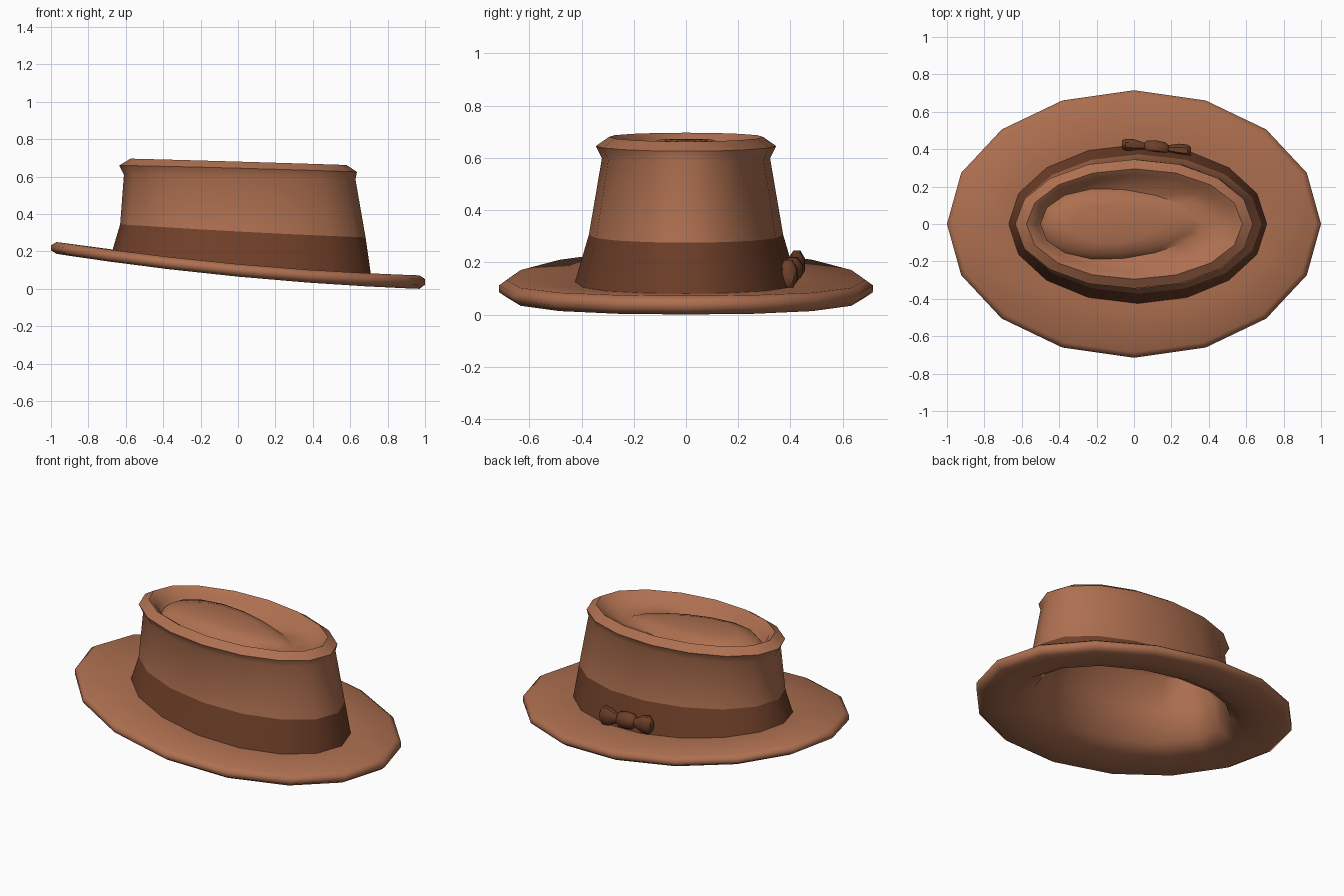
import bpy, bmesh, math
from mathutils import Vector

if "Cube" in bpy.data.objects:
    bpy.data.objects.remove(bpy.data.objects["Cube"])

SIDES = 16


def material(name, colour):
    m = bpy.data.materials.new(name)
    m.diffuse_color = (*colour, 1)
    m.use_nodes = True
    m.node_tree.nodes["Principled BSDF"].inputs["Base Color"].default_value = m.diffuse_color
    return m


felt = material("felt", (0.42, 0.16, 0.08))
ribbon = material("ribbon", (0.16, 0.05, 0.022))


def oval(x0, x1, ry, zl, zm, zr, taper=0.0):
    """Oval ring, with heights given at its left end, middle and right end."""
    pts = []
    for i in range(SIDES):
        a = 2 * math.pi * i / SIDES
        u = math.cos(a)
        z = zm + (zr - zl) / 2 * u + ((zl + zr) / 2 - zm) * u * u
        pts.append(Vector(((x0 + x1) / 2 + (x1 - x0) / 2 * u,
                           ry * math.sin(a) * (1 - taper * u), z)))
    return pts


def loft(name, rings, mat, cap_start=False, cap_end=False, angle=60, fix=False):
    bm = bmesh.new()
    vs = [[bm.verts.new(p) for p in r] for r in rings]
    n = len(vs[0])
    for a, b in zip(vs, vs[1:]):
        for i in range(n):
            j = (i + 1) % n
            bm.faces.new((a[i], a[j], b[j], b[i]))
    for use, ring, flip in ((cap_start, vs[0], True), (cap_end, vs[-1], False)):
        if use:
            c = bm.verts.new(sum((v.co for v in ring), Vector()) / n)
            for i in range(n):
                f = (ring[i], ring[(i + 1) % n], c)
                bm.faces.new(f[::-1] if flip else f)
    if fix:
        bmesh.ops.recalc_face_normals(bm, faces=bm.faces)
    me = bpy.data.meshes.new(name)
    bm.to_mesh(me)
    bm.free()
    me.materials.append(mat)
    ob = bpy.data.objects.new(name, me)
    bpy.context.collection.objects.link(ob)
    bpy.ops.object.select_all(action='DESELECT')
    ob.select_set(True)
    bpy.context.view_layer.objects.active = ob
    bpy.ops.object.shade_smooth_by_angle(angle=math.radians(angle))
    return ob


base = oval(-0.67, 0.71, 0.425, 0.21, 0.125, 0.08)
band_top = oval(-0.63, 0.682, 0.372, 0.345, 0.305, 0.275)

# Brim with the hollow lining underneath
loft("brim", [
    oval(-0.40, 0.40, 0.20, 0.57, 0.565, 0.55),
    oval(-0.54, 0.54, 0.28, 0.54, 0.53, 0.51),
    oval(-0.58, 0.60, 0.33, 0.36, 0.32, 0.29),
    oval(-0.63, 0.65, 0.39, 0.21, 0.13, 0.09),
    oval(-0.73, 0.75, 0.48, 0.165, 0.075, 0.03),
    oval(-0.97, 0.97, 0.685, 0.187, 0.065, 0.0),
    oval(-1.0, 1.0, 0.715, 0.205, 0.085, 0.022),
    oval(-1.0, 1.0, 0.715, 0.232, 0.112, 0.052),
    oval(-0.97, 0.97, 0.685, 0.25, 0.132, 0.072),
    base], felt, cap_start=True)

# Ribbon band around the crown
loft("hat_band", [base, band_top], ribbon)

# Crown: wall, rolled rim, valley and raised teardrop
loft("crown", [
    band_top,
    oval(-0.61, 0.628, 0.322, 0.61, 0.598, 0.585),
    oval(-0.635, 0.636, 0.345, 0.66, 0.645, 0.625),
    oval(-0.575, 0.58, 0.295, 0.696, 0.68, 0.662),
    oval(-0.54, 0.545, 0.265, 0.672, 0.66, 0.64),
    oval(-0.52, 0.50, 0.24, 0.635, 0.63, 0.615, 0.05),
    oval(-0.50, 0.38, 0.185, 0.615, 0.605, 0.59, 0.25),
    oval(-0.46, 0.33, 0.16, 0.65, 0.64, 0.61, 0.3),
    oval(-0.34, 0.16, 0.10, 0.672, 0.665, 0.64, 0.2)],
    felt, cap_end=True)

# Bow at the back: two flared loops and a knot, lofted along a tilted line
stations = [(-0.185, 0.036, 0.022), (-0.165, 0.058, 0.034), (-0.12, 0.052, 0.036),
            (-0.065, 0.026, 0.022), (-0.05, 0.045, 0.036), (0.0, 0.05, 0.042),
            (0.05, 0.045, 0.036), (0.065, 0.026, 0.022), (0.12, 0.052, 0.036),
            (0.165, 0.062, 0.036), (0.185, 0.04, 0.024)]
bow = []
for t, h, d in stations:
    ring = []
    for i in range(8):
        a = 2 * math.pi * (i + 0.5) / 8
        ring.append(Vector((0.12 + t, 0.408 - 0.1 * t + d * math.cos(a),
                            0.172 - 0.12 * t + h * math.sin(a))))
    bow.append(ring)
loft("bow", bow, ribbon, True, True, angle=50, fix=True)
